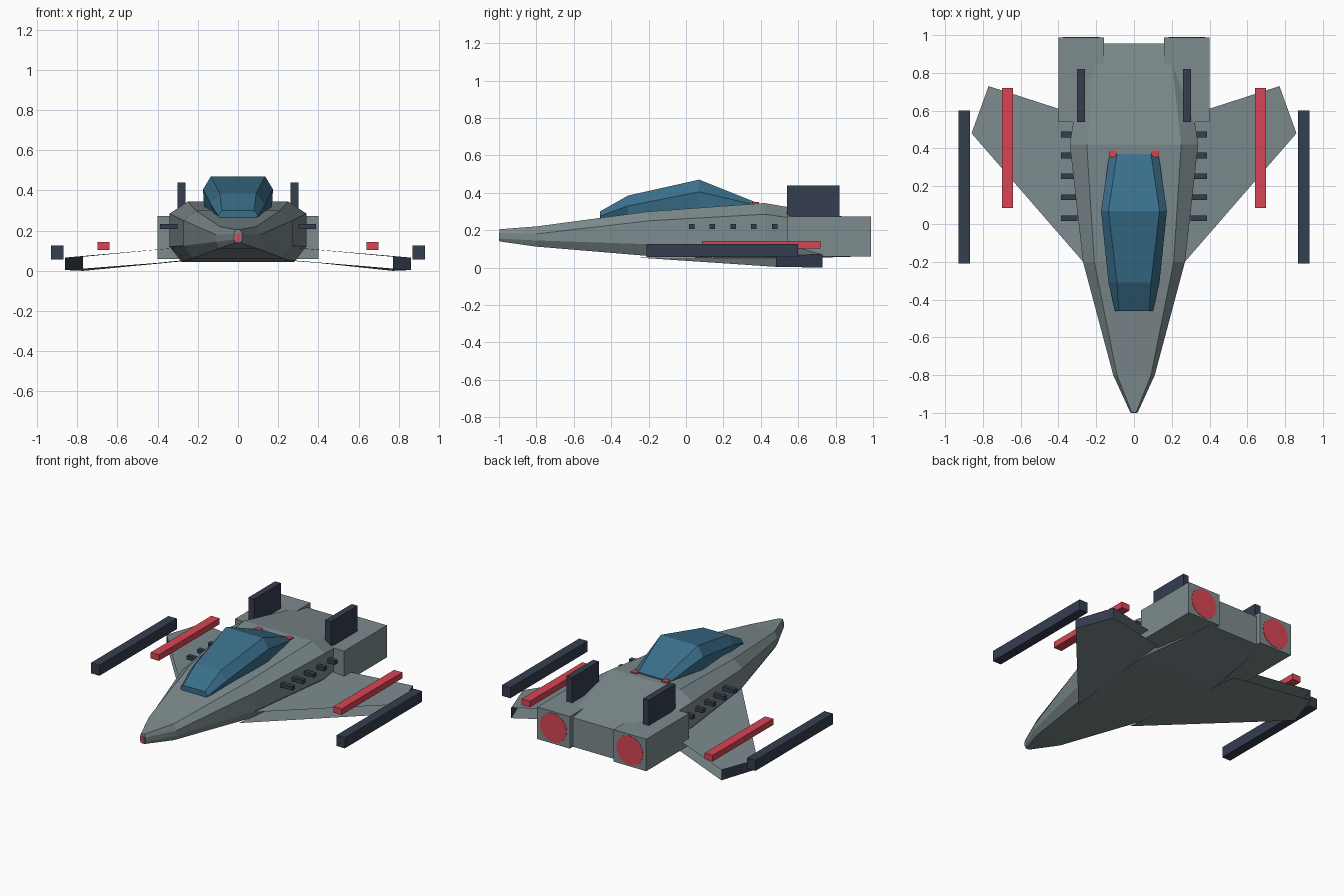
import bpy, bmesh, math
from mathutils import Matrix

if "Cube" in bpy.data.objects:
    bpy.data.objects.remove(bpy.data.objects["Cube"])


def material(name, rgb):
    m = bpy.data.materials.new(name)
    m.diffuse_color = (*rgb, 1)
    m.use_nodes = True
    m.node_tree.nodes["Principled BSDF"].inputs["Base Color"].default_value = m.diffuse_color
    return m


GREY = material("grey", (0.205, 0.258, 0.27))
NAVY = material("navy", (0.035, 0.047, 0.078))
BLUE = material("blue", (0.042, 0.16, 0.26))
RED = material("red", (0.68, 0.06, 0.088))


def finish(name, bm, mat=GREY, normals=True):
    if normals:
        bmesh.ops.recalc_face_normals(bm, faces=bm.faces)
    me = bpy.data.meshes.new(name)
    bm.to_mesh(me)
    bm.free()
    ob = bpy.data.objects.new(name, me)
    bpy.context.collection.objects.link(ob)
    me.materials.append(mat)
    return ob


def box(name, x, y, z, mat=GREY):
    """Box given by (min, max) ranges."""
    bm = bmesh.new()
    bmesh.ops.create_cube(bm, size=1)
    for v in bm.verts:
        v.co = [r[0] + (c + 0.5) * (r[1] - r[0]) for r, c in zip((x, y, z), v.co)]
    return finish(name, bm, mat)


def loft(name, sections, mat=GREY):
    """Skin symmetric sections: each is (y, [(half width, z) from top to bottom])."""
    bm = bmesh.new()
    rings = []
    for y, half in sections:
        loop = half + [(-x, z) for x, z in reversed(half)]
        rings.append([bm.verts.new((x, y, z)) for x, z in loop])
    n = len(rings[0])
    for a, b in zip(rings, rings[1:]):
        for i in range(n):
            j = (i + 1) % n
            bm.faces.new((a[i], a[j], b[j], b[i]))
    bm.faces.new(rings[0])
    bm.faces.new(rings[-1])
    return finish(name, bm, mat)


# Eight-sided fuselage tapering to the nose
loft("fuselage", [
    (-0.997, [(.012, .205), (.02, .185), (.02, .155), (.012, .14)]),
    (-0.80, [(.09, .22), (.11, .18), (.11, .145), (.092, .112)]),
    (-0.20, [(.21, .30), (.27, .25), (.27, .125), (.225, .062)]),
    (0.42, [(.25, .345), (.34, .285), (.34, .12), (.28, .045)]),
    (0.955, [(.19, .253), (.26, .21), (.26, .12), (.20, .06)]),
])

# Faceted canopy
loft("canopy", [
    (-0.46, [(.08, .30), (.10, .275), (.085, .26)]),
    (-0.31, [(.09, .385), (.135, .33), (.11, .26)]),
    (0.07, [(.135, .47), (.174, .405), (.168, .30)]),
    (0.37, [(.09, .35), (.13, .335), (.13, .29)]),
], BLUE)

# Red nose tip
box("nose_tip", (-.013, .013), (-1.0, -.985), (.145, .185), RED)

# Wing outline from above: root front, tip front, tip rear, root rear
OUTLINE = [(.20, -.28), (.86, .48), (.77, .73), (.30, .578)]
TOP_Z = [.122, .066, .07, .115]
LOW_Z = [.055, .004, 0, .05]

for s, side in ((1, "right"), (-1, "left")):
    def span(a, b):
        return tuple(sorted((s * a, s * b)))

    # Wing: upper and lower skins, open at the edges, closed by a dark tip
    bm = bmesh.new()
    up = [bm.verts.new((s * x, y, z)) for (x, y), z in zip(OUTLINE, TOP_Z)]
    low = [bm.verts.new((s * x, y, z)) for (x, y), z in zip(OUTLINE, LOW_Z)]
    for f in (up, low[::-1], [up[1], low[1], low[2], up[2]]):
        bm.faces.new(f if s > 0 else f[::-1])
    wing = finish(side + "_wing", bm, normals=False)
    wing.data.materials.append(NAVY)
    wing.data.polygons[2].material_index = 1

    # Engine block with glowing round exhaust
    box(side + "_engine", span(.16, .40), (.54, .988), (.06, .272))
    bm = bmesh.new()
    bmesh.ops.create_cone(bm, cap_ends=True, segments=24, radius1=.097, radius2=.097, depth=.01,
                          matrix=Matrix.Translation((s * .28, .985, .166))
                          @ Matrix.Rotation(math.pi / 2, 4, 'X'))
    finish(side + "_exhaust", bm, RED)

    # Fin, wing rods and canopy lamp
    box(side + "_fin", span(.26, .302), (.54, .82), (.26, .44), NAVY)
    box(side + "_outer_rod", span(.868, .93), (-.21, .60), (.056, .126), NAVY)
    box(side + "_inner_rod", span(.64, .70), (.085, .72), (.103, .143), RED)
    box(side + "_lamp", span(.092, .132), (.355, .39), (.325, .35), RED)

    # Row of side vents
    for i in range(5):
        y = .03 + i * .111
        box(f"{side}_vent_{i + 1}", span(.30, .387), (y - .015, y + .015), (.207, .232), NAVY)
